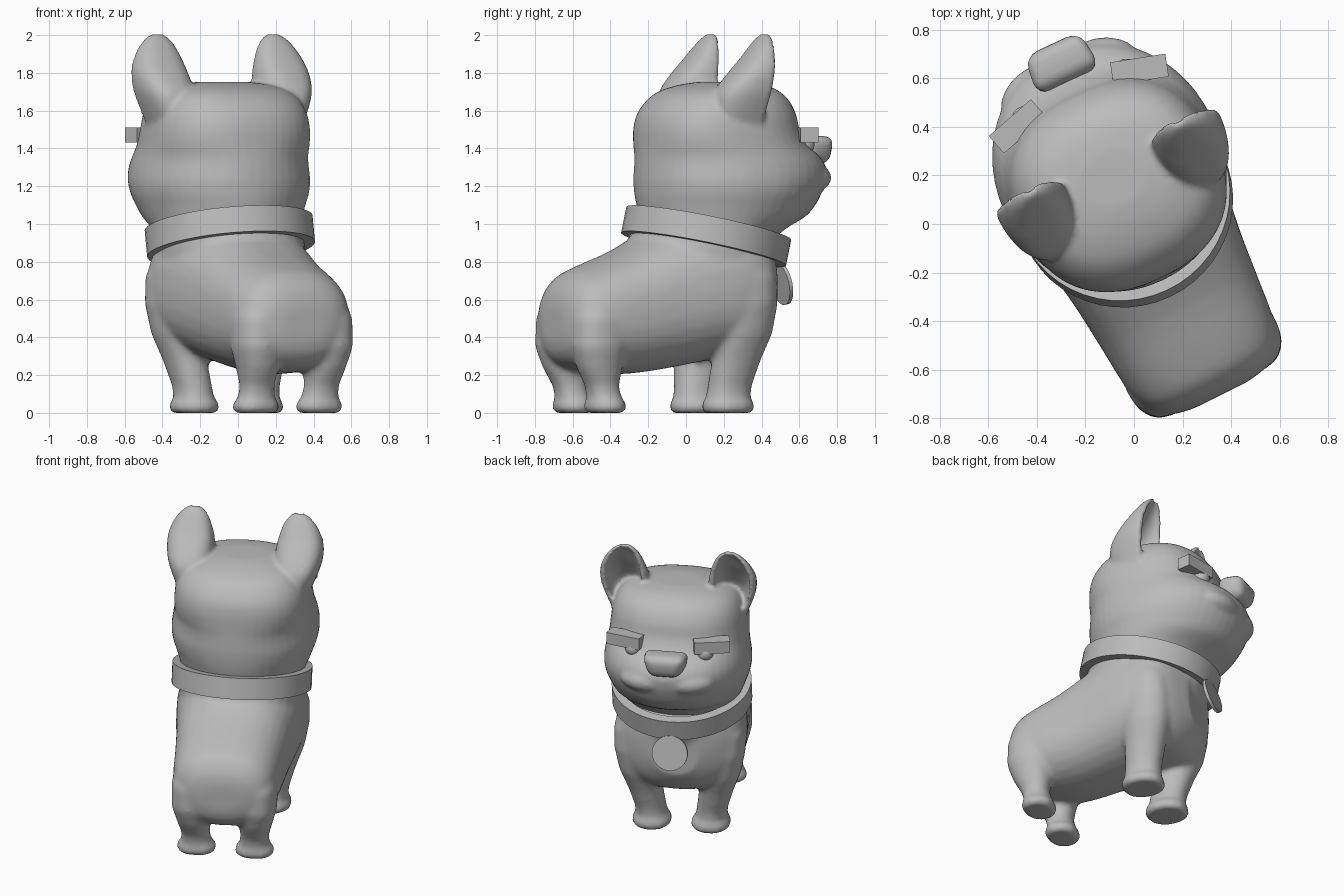
import bpy, bmesh, math
from mathutils import Matrix

if "Cube" in bpy.data.objects:
    bpy.data.objects.remove(bpy.data.objects["Cube"])

HEAD_TURN, BODY_TURN = 25, 26.5                    # the dog stands turned on the spot
CX = 0.006                                         # mirror plane of the dog
grey = bpy.data.materials.new("clay_grey")
grey.diffuse_color = (0.5, 0.5, 0.5, 1)
grey.use_nodes = True
grey.node_tree.nodes["Principled BSDF"].inputs["Base Color"].default_value = grey.diffuse_color


def smooth_rows(rows, steps=3):
    """Catmull-Rom interpolation between rows of section sizes."""
    out = []
    for i in range(len(rows) - 1):
        p0, p1, p2, p3 = rows[max(i - 1, 0)], rows[i], rows[i + 1], rows[min(i + 2, len(rows) - 1)]
        for k in range(steps):
            t = k / steps
            out.append(tuple(b + .5 * t * (c - a + t * (2 * a - 5 * b + 4 * c - d
                       + t * (3 * (b - c) + d - a))) for a, b, c, d in zip(p0, p1, p2, p3)))
    return out + [rows[-1]]


def loft(bm, rings):
    """Skin a list of point loops and cap both ends."""
    loops = [[bm.verts.new(p) for p in r] for r in rings]
    n = len(loops[0])
    for a, b in zip(loops, loops[1:]):
        for i in range(n):
            bm.faces.new((a[i], a[(i + 1) % n], b[(i + 1) % n], b[i]))
    bm.faces.new(loops[0][::-1])
    bm.faces.new(loops[-1])


def oval(rx, ry, power=2.0, n=32):
    """Superellipse outline."""
    pts = []
    for i in range(n):
        a = 2 * math.pi * i / n
        c, s = math.cos(a), math.sin(a)
        pts.append((rx * math.copysign(abs(c) ** (2 / power), c),
                    ry * math.copysign(abs(s) ** (2 / power), s)))
    return pts


def ball(bm, loc, size):
    bmesh.ops.create_uvsphere(bm, u_segments=24, v_segments=14, radius=1,
                              matrix=Matrix.Translation(loc) @ Matrix.Diagonal((*size, 1)))


def finish(name, bm, voxel=0, smooth=0, angle=35, turn=HEAD_TURN):
    bmesh.ops.recalc_face_normals(bm, faces=bm.faces)
    me = bpy.data.meshes.new(name)
    bm.to_mesh(me)
    bm.free()
    me.materials.append(grey)
    ob = bpy.data.objects.new(name, me)
    bpy.context.collection.objects.link(ob)
    ob.matrix_world = Matrix.Rotation(math.radians(turn), 4, 'Z') @ Matrix.Translation((CX, 0, 0))
    bpy.ops.object.select_all(action='DESELECT')
    ob.select_set(True)
    bpy.context.view_layer.objects.active = ob
    bpy.ops.object.shade_smooth_by_angle(angle=math.radians(angle))
    if voxel:                                      # fuse overlapping volumes
        m = ob.modifiers.new("fuse", 'REMESH')
        m.mode, m.voxel_size, m.use_smooth_shade = 'VOXEL', voxel, True
        m = ob.modifiers.new("soften", 'SMOOTH')
        m.factor, m.iterations = 0.5, smooth
    return ob


COLLAR = Matrix.Translation((0, .115, .935)) @ Matrix.Rotation(math.radians(-12.5), 4, 'X')

# Torso and four legs: (y, half width, bottom, top)
bm = bmesh.new()
torso = [(-0.79, .12, .38, .56), (-0.77, .22, .31, .645), (-0.71, .295, .25, .73),
         (-0.6, .335, .22, .785), (-0.4, .355, .205, .865), (-0.2, .375, .225, .97),
         (0, .405, .26, 1.04), (.18, .42, .29, 1.04), (.31, .39, .32, 1.0),
         (.39, .30, .38, .95), (.45, .16, .48, .88)]
loft(bm, [[(x, y, (lo + hi) / 2 + z) for x, z in oval(w, (hi - lo) / 2, 2.4)]
          for y, w, lo, hi in smooth_rows(torso)])
# Neck filling the collar: (height along the collar axis, radius)
loft(bm, [[COLLAR @ Matrix.Translation((x, y, h)).translation for x, y in oval(r, r)]
          for h, r in ((-.24, .375), (-.1, .395), (.04, .39))])
# Legs: (z, x, y, half width, half depth)
front_leg = [(0, .19, .15, .11, .125), (.015, .19, .15, .126, .138), (.05, .19, .15, .126, .138),
             (.075, .192, .15, .102, .12), (.14, .2, .155, .098, .118), (.28, .23, .18, .11, .13),
             (.42, .262, .205, .13, .155), (.58, .285, .22, .137, .16), (.72, .29, .22, .13, .15),
             (.85, .27, .2, .10, .13)]
rear_leg = [(0, .187, -.575, .105, .085), (.015, .187, -.575, .125, .105),
            (.05, .187, -.575, .125, .105), (.075, .187, -.58, .10, .09),
            (.14, .19, -.595, .09, .087), (.24, .2, -.615, .107, .122),
            (.35, .21, -.625, .128, .15), (.50, .21, -.61, .13, .16), (.65, .19, -.58, .10, .13)]
for s in (-1, 1):
    for leg in (front_leg, rear_leg):
        loft(bm, [[(s * x + px, y + py, z) for px, py in oval(rx, ry, 2.2)]
                  for z, x, y, rx, ry in leg])
finish("body_and_legs", bm, 0.018, 7, turn=BODY_TURN)

# Head: (z, back, front, half width, squareness), with jowls and cupped ears
bm = bmesh.new()
skull = [(.88, -.10, .42, .34, 2), (.97, -.2, .53, .39, 2), (1.04, -.235, .655, .42, 2),
         (1.1, -.25, .71, .442, 2), (1.16, -.257, .74, .462, 2.05), (1.23, -.26, .762, .47, 2.1),
         (1.30, -.257, .765, .462, 2.1), (1.36, -.253, .725, .45, 2.15),
         (1.42, -.25, .645, .442, 2.3), (1.50, -.245, .595, .435, 2.4),
         (1.58, -.225, .575, .422, 2.4), (1.65, -.175, .54, .392, 2.4),
         (1.70, -.11, .49, .345, 2.4), (1.735, -.01, .42, .265, 2.3), (1.752, .09, .32, .14, 2.2)]
loft(bm, [[(x, (lo + hi) / 2 + y, z) for x, y in oval(w, (hi - lo) / 2, p, 48)]
          for z, lo, hi, w, p in smooth_rows(skull)])
for s in (-1, 1):
    ball(bm, (s * .115, .61, 1.245), (.20, .158, .095))
    # Ear rings: (z, x, half width, depth behind the rim)
    ear = [(1.48, .325, .09, .18), (1.56, .33, .115, .23), (1.65, .338, .142, .25),
           (1.72, .347, .153, .235), (1.80, .353, .152, .18), (1.87, .352, .135, .125),
           (1.93, .347, .108, .085), (1.975, .342, .075, .055), (2.006, .338, .032, .03)]
    rings = []
    for z, x, w, d in smooth_rows(ear):
        rim = .235 + .075 * (z - 1.5) / .5
        arc = [math.pi * i / 14 for i in range(15)]
        ring = [(w * math.copysign(abs(math.cos(a)) ** .75, math.cos(a)),
                 rim - d * math.sin(a) ** .75) for a in arc]
        ring += [(.76 * w * math.cos(a), rim + .015 - .55 * d * math.sin(a)) for a in arc[::-1]]
        rings.append([(s * (x + px), py, z) for px, py in ring])
    loft(bm, rings)
finish("head_and_ears", bm, 0.013, 6)

# Collar: a sloping flat band
bm = bmesh.new()
inner, outer = oval(.385, .385, 2, 48), oval(.447, .445, 2, 48)
corners = [(inner, -.07), (outer, -.07), (outer, .07), (inner, .07)]
loops = [[bm.verts.new(COLLAR @ Matrix.Translation((x, y, z)).translation) for x, y in o]
         for o, z in corners]
for k in range(4):
    a, b = loops[k], loops[(k + 1) % 4]
    for i in range(48):
        j = (i + 1) % 48
        bm.faces.new((a[i], a[j], b[j], b[i]))
finish("collar", bm)

# Round tag hanging under the collar
bm = bmesh.new()
bmesh.ops.create_cone(bm, cap_ends=True, segments=32, radius1=.115, radius2=.115, depth=.02,
                      matrix=Matrix.Translation((0, .555, .685)) @
                      Matrix.Rotation(math.radians(102), 4, 'X'))
finish("collar_tag", bm)

# Nose: a rounded block, wider at the top and tapering forward
bm = bmesh.new()
bmesh.ops.create_cube(bm, size=1, matrix=Matrix.Translation((0, .735, 1.39)) @
                      Matrix.Diagonal((.315, .17, .15, 1)))
for v in bm.verts:
    if v.co.y > .735:
        v.co.x *= .85
    if v.co.z < 1.39:
        v.co.x *= .75
        v.co.y -= .015
bmesh.ops.bevel(bm, geom=bm.edges[:], offset=.055, segments=4, profile=.5, affect='EDGES')
finish("nose", bm, angle=50)

# Eyes and heavy brows
for s, side in ((-1, "left"), (1, "right")):
    bm = bmesh.new()
    ball(bm, (s * .23, .58, 1.42), (.055, .055, .055))
    finish("eye_" + side, bm)
    bm = bmesh.new()
    bmesh.ops.create_cube(bm, size=1, matrix=Matrix.Translation((s * .277 + .006, .567, 1.472)) @
                          Matrix.Rotation(math.radians(-16 * s), 4, 'Z') @
                          Matrix.Diagonal((.23, .095, .08, 1)))
    finish("brow_" + side, bm)
